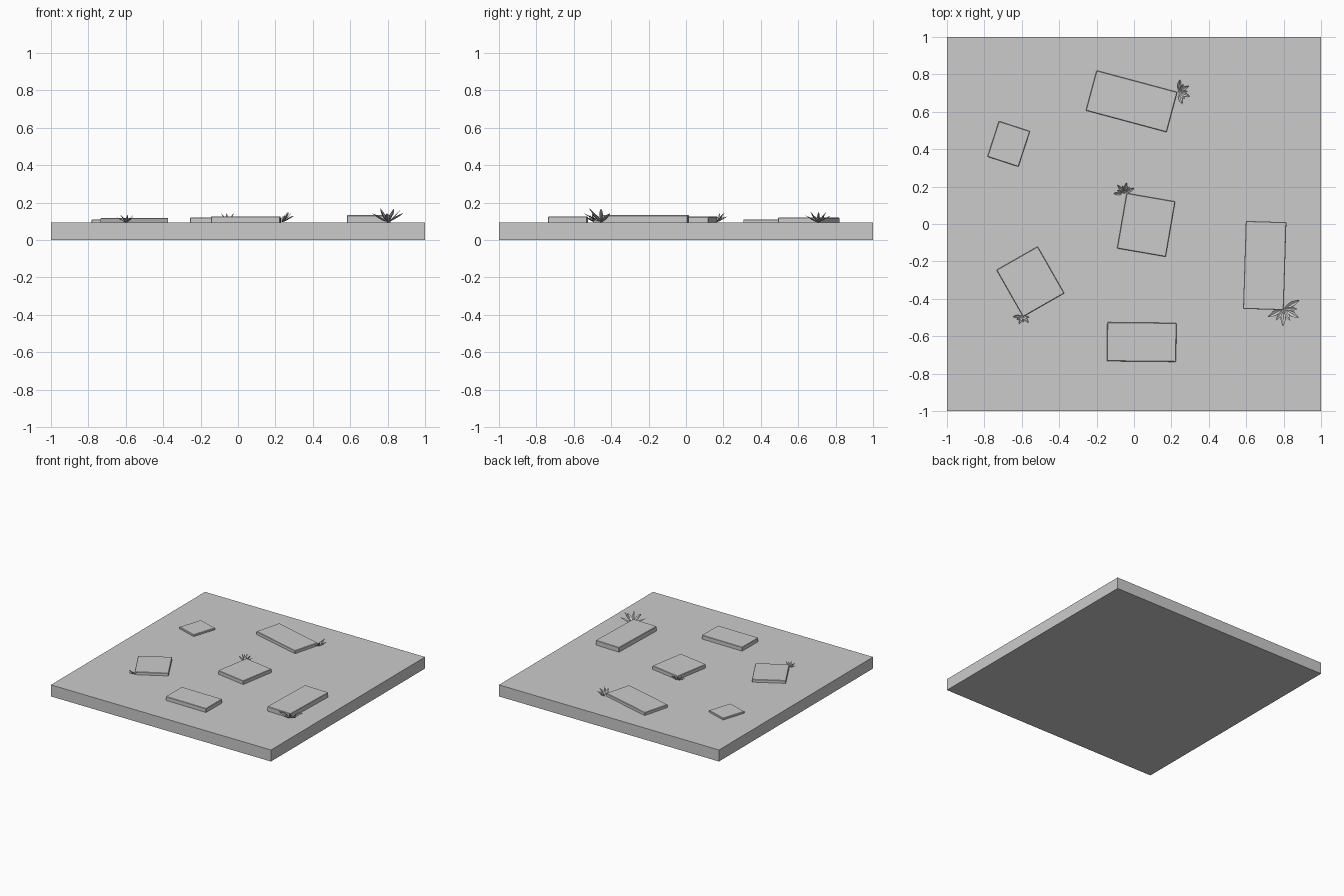
import bpy, bmesh, math
from mathutils import Matrix, Vector

cube = bpy.data.objects.get("Cube")
if cube:
    bpy.data.objects.remove(cube, do_unlink=True)

GROUND = 0.095

stone = bpy.data.materials.new("plain_grey")
stone.use_nodes = True
grey = (0.6, 0.6, 0.6, 1)
stone.diffuse_color = grey
stone.node_tree.nodes["Principled BSDF"].inputs["Base Color"].default_value = grey


def add_object(name, bm):
    mesh = bpy.data.meshes.new(name)
    bm.to_mesh(mesh)
    bm.free()
    mesh.materials.append(stone)
    obj = bpy.data.objects.new(name, mesh)
    bpy.context.collection.objects.link(obj)
    return obj


def box(name, x, y, z0, z1, width, depth, turn=0, bevel=0):
    bm = bmesh.new()
    place = (Matrix.Translation((x, y, (z0 + z1) / 2))
             @ Matrix.Rotation(math.radians(turn), 4, "Z")
             @ Matrix.Diagonal((width, depth, z1 - z0, 1)))
    bmesh.ops.create_cube(bm, size=1, matrix=place)
    obj = add_object(name, bm)
    if bevel:
        mod = obj.modifiers.new("worn_edges", "BEVEL")
        mod.width = bevel
        mod.segments = 1
    return obj


def leaf(bm, root, heading, length, lift):
    # Pointed blade with a sunken midrib, curling up and away from its root
    out = Vector((math.cos(heading), math.sin(heading), 0))
    side = Vector((-out.y, out.x, 0))
    rows = []
    for t, half in ((0, 0.03), (0.3, 0.1), (0.6, 0.14), (0.82, 0.08), (1, 0)):
        mid = root + out * length * t + Vector((0, 0, lift * t ** 1.3))
        edge = Vector((0, 0, half * length * 0.5))
        offsets = (-1, 0, 1) if half else (0,)
        rows.append([bm.verts.new(mid + side * half * length * s + edge * abs(s))
                     for s in offsets])
    for a, b in zip(rows, rows[1:]):
        for i in range(2):
            if len(b) == 1:
                bm.faces.new((a[i], b[0], a[i + 1]))
            else:
                bm.faces.new((a[i], b[i], b[i + 1], a[i + 1]))


def plant(name, x, y, facing, spread, count, length, lift):
    # Fan of leaves, alternating long low ones with short upright ones
    bm = bmesh.new()
    root = Vector((x, y, GROUND))
    for i in range(count):
        heading = math.radians(facing + spread * (i / (count - 1) - 0.5))
        short = i % 2
        leaf(bm, root, heading, length * (0.78 if short else 1),
             lift * (1 if short else 0.65))
    add_object(name, bm)


# Ground slab
box("ground_slab", 0, 0, 0, GROUND, 2, 2)

# Paving stones: centre, top height, size, turn
stones = {
    "back_stone": (-0.013, 0.656, 0.12, 0.447, 0.222, -15),
    "small_stone": (-0.67, 0.428, 0.11, 0.175, 0.2, -18),
    "middle_stone": (0.065, -0.005, 0.125, 0.264, 0.3, -9.8),
    "left_stone": (0.699, -0.222, 0.133, 0.217, 0.47, -1.8),
    "right_stone": (-0.554, -0.308, 0.118, 0.254, 0.288, 29.7),
    "front_stone": (0.041, -0.631, 0.127, 0.37, 0.208, -0.6),
}
for name, (x, y, top, width, depth, turn) in stones.items():
    box(name, x, y, 0.08, top, width, depth, turn, 0.003)

# Plants growing beside the stones
plant("back_plant", 0.235, 0.705, 5, 150, 7, 0.07, 0.055)
plant("middle_plant", -0.05, 0.163, 105, 150, 7, 0.06, 0.05)
plant("left_plant", 0.8, -0.452, -62, 180, 7, 0.097, 0.075)
plant("right_plant", -0.597, -0.488, -95, 150, 6, 0.052, 0.04)
